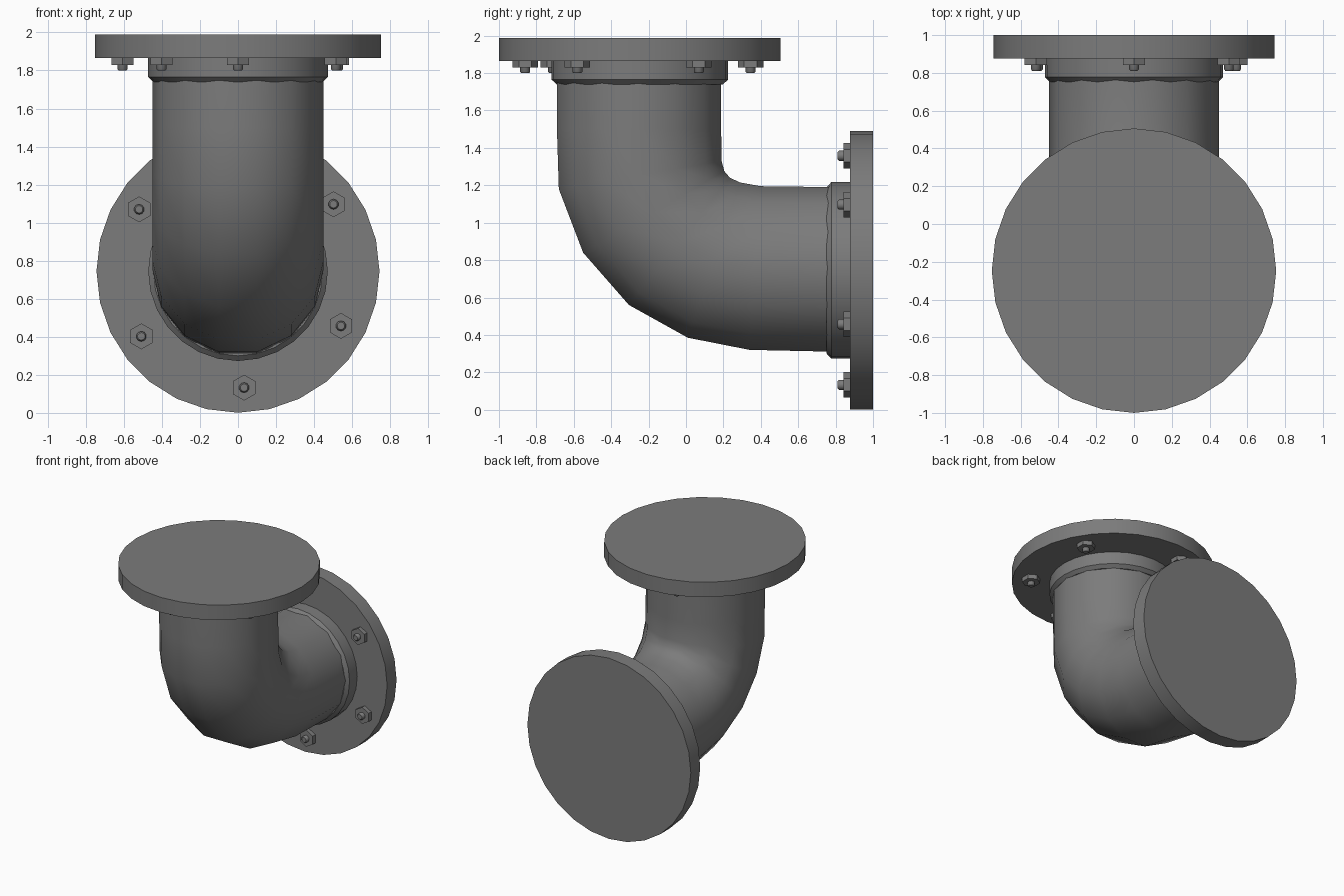
import bpy, bmesh
from math import sin, cos, pi, radians
from mathutils import Matrix, Vector

cube = bpy.data.objects.get("Cube")
if cube:
    bpy.data.objects.remove(cube, do_unlink=True)

metal = bpy.data.materials.new("grey_metal")
metal.use_nodes = True
grey = (0.2, 0.2, 0.2, 1)
metal.diffuse_color = grey
bsdf = next(n for n in metal.node_tree.nodes if n.type == 'BSDF_PRINCIPLED')
bsdf.inputs["Base Color"].default_value = grey


def loft(name, rings, caps=True, angle=40):
    """Skin a list of equal-length point rings into one object."""
    bm = bmesh.new()
    loops = [[bm.verts.new(p) for p in ring] for ring in rings]
    n = len(loops[0])
    for a, b in zip(loops, loops[1:]):
        for i in range(n):
            j = (i + 1) % n
            bm.faces.new((a[i], a[j], b[j], b[i]))
    if caps:
        bm.faces.new(loops[0])
        bm.faces.new(loops[-1])
    bmesh.ops.recalc_face_normals(bm, faces=bm.faces)
    mesh = bpy.data.meshes.new(name)
    bm.to_mesh(mesh)
    bm.free()
    mesh.materials.append(metal)
    obj = bpy.data.objects.new(name, mesh)
    bpy.context.collection.objects.link(obj)
    bpy.ops.object.select_all(action='DESELECT')
    obj.select_set(True)
    bpy.context.view_layer.objects.active = obj
    bpy.ops.object.shade_smooth_by_angle(angle=radians(angle))
    return obj


def lathe(name, profile, sides, frame, centre=(0, 0), angle=40):
    """Turn (radius, height) pairs about the local z axis of a frame."""
    rings = []
    for r, h in profile:
        steps = [pi / 2 + 2 * pi * k / sides for k in range(sides)]
        rings.append([frame @ Vector((centre[0] + r * cos(t), centre[1] + r * sin(t), h))
                      for t in steps])
    return loft(name, rings, angle=angle)


# Curved pipe: outer and inner bend points (y, z) of each section
outer = [(-.69, 1.78), (-.69, 1.5), (-.68, 1.18), (-.55, .84),
         (-.305, .56), (.01, .385), (.34, .32), (.8, .31)]
inner = [(.188, 1.78), (.188, 1.5), (.19, 1.33), (.205, 1.275),
         (.235, 1.24), (.29, 1.215), (.40, 1.195), (.8, 1.19)]
SIDES, WIDTH = 14, 0.45
rings = []
for o, i in zip(outer, inner):
    o, i = Vector((0, *o)), Vector((0, *i))
    mid, arm = (o + i) / 2, (o - i) / 2 / cos(pi / SIDES)
    angles = [(2 * k + 1) * pi / SIDES for k in range(SIDES)]
    rings.append([mid + arm * cos(t) + Vector((WIDTH * sin(t), 0, 0)) for t in angles])
loft("bent_pipe", rings)


def pipe_end(prefix, frame, radius, bolt_angles):
    """Flange, collar and bolts; local z points out of the pipe end."""
    lathe(prefix + "_flange", [(radius, 0), (radius, .123)], 28, frame)
    lathe(prefix + "_collar", [(.445, -.125), (.472, -.1), (.472, .005)], 28, frame)
    for k, a in enumerate(bolt_angles):
        spot = (.613 * cos(radians(a)), .613 * sin(radians(a)))
        lathe(f"{prefix}_nut_{k}", [(.068, -.035), (.068, .005)], 6, frame, spot, 25)
        lathe(f"{prefix}_bolt_{k}", [(.02, -.066), (.027, -.058), (.027, 0)], 10, frame, spot)


pipe_end("top", Matrix.Translation((0, -.247, 1.865)), .753,
         (31, 105, 172, 229, 270, 327))
pipe_end("back", Matrix.Translation((0, .877, .745)) @ Matrix.Rotation(-pi / 2, 4, 'X'), .744,
         (-35, -90, -148, 146, 87, 28))
